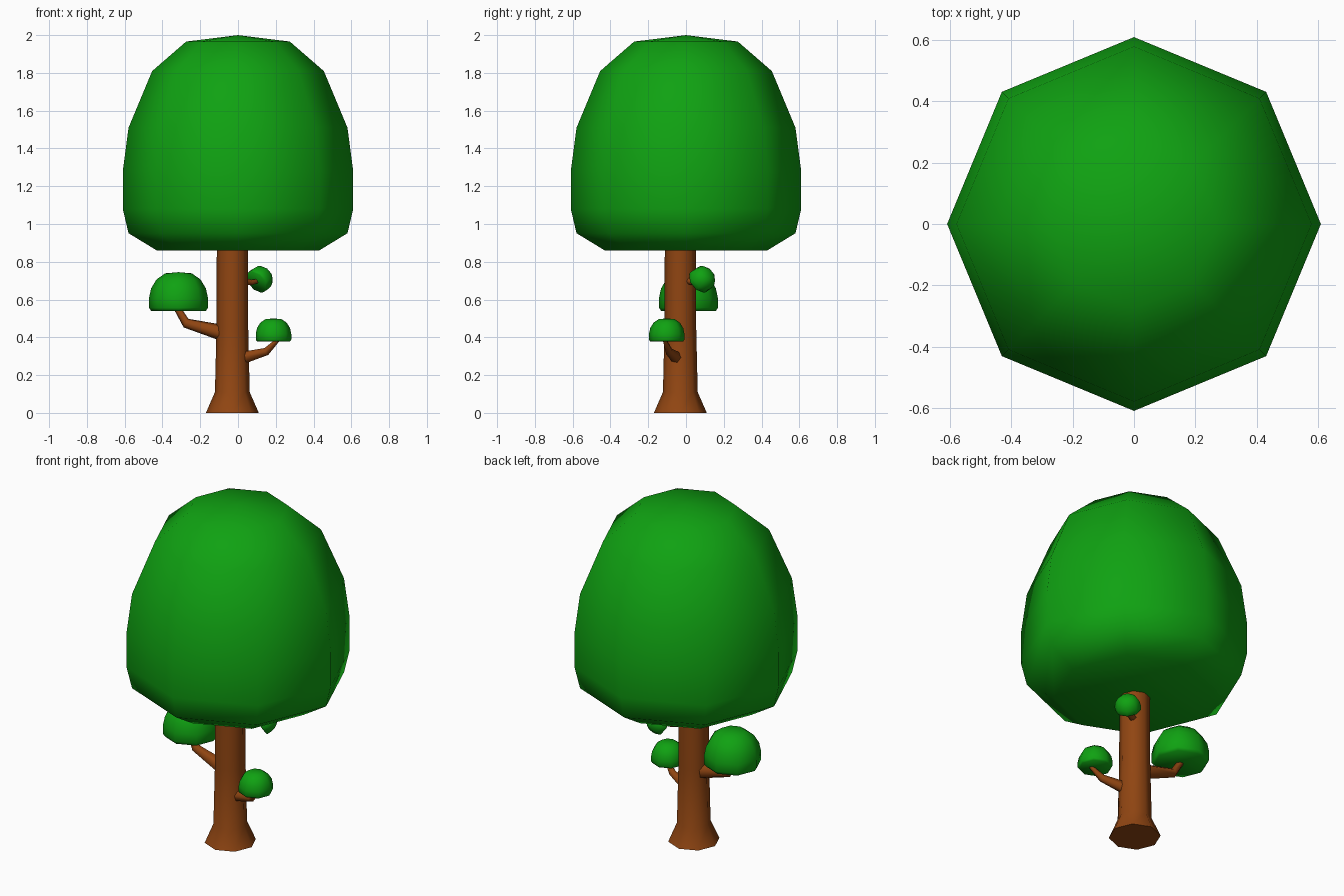
import bpy, bmesh, math
from mathutils import Vector, Quaternion

if "Cube" in bpy.data.objects:
    bpy.data.objects.remove(bpy.data.objects["Cube"])


def material(name, rgb):
    m = bpy.data.materials.new(name)
    m.diffuse_color = (*rgb, 1)
    m.use_nodes = True
    m.node_tree.nodes["Principled BSDF"].inputs["Base Color"].default_value = m.diffuse_color
    return m


LEAF = material("leaf green", (0.005, 0.36, 0.006))
BARK = material("bark brown", (0.28, 0.06, 0.006))


def loft(name, rings, mat, sides=8):
    """Skin a list of (centre, axis, radius) rings; radius 0 makes a point."""
    bm = bmesh.new()
    loops = []
    for centre, axis, r in rings:
        q = Vector((0, 0, 1)).rotation_difference(Vector(axis))
        n = sides if r > 0 else 1
        loops.append([bm.verts.new(Vector(centre) + q @ Vector(
            (r * math.cos(math.tau * i / sides), r * math.sin(math.tau * i / sides), 0)))
            for i in range(n)])
    for a, b in zip(loops, loops[1:]):
        for i in range(sides):
            j = (i + 1) % sides
            bm.faces.new((a[i], a[j], b[0]) if len(b) == 1 else (a[i], a[j], b[j], b[i]))
    for end in (loops[0], loops[-1]):
        if len(end) > 2:
            bm.faces.new(end)
    bmesh.ops.recalc_face_normals(bm, faces=bm.faces)
    for f in bm.faces:
        f.smooth = len(f.verts) < 5 or mat == LEAF
    me = bpy.data.meshes.new(name)
    bm.to_mesh(me)
    bm.free()
    me.materials.append(mat)
    ob = bpy.data.objects.new(name, me)
    bpy.context.collection.objects.link(ob)
    return ob


def dome(name, base, radius, height, axis, profile):
    up = Vector(axis).normalized()
    loft(name, [(Vector(base) + up * height * h, up, radius * r) for r, h in profile], LEAF)


def branch(name, points, radii):
    pts = [Vector(p) for p in points]
    rings = []
    for i, p in enumerate(pts):
        d = pts[min(i + 1, len(pts) - 1)] - pts[max(i - 1, 0)]
        rings.append((p, d.normalized(), radii[i]))
    loft(name, rings, BARK, 6)


# main crown
CROWN = [(0.705, 0), (0.95, 0.08), (1, 0.193), (1, 0.368), (0.95, 0.57),
         (0.745, 0.833), (0.45, 0.92 + 0.05), (0, 1)]
dome("crown", (0, 0, 0.86), 0.61, 1.14, (0, 0, 1), CROWN)

# trunk with flared foot
loft("trunk", [((-0.03, -0.03, z), (0, 0, 1), r) for z, r in
               ((0, 0.14), (0.11, 0.092), (0.45, 0.084), (0.95, 0.082))], BARK)

# small leaf clumps
CLUMP = [(0.93, 0), (1, 0.08), (1, 0.33), (0.93, 0.58), (0.75, 0.81), (0.45, 0.97), (0, 1)]
dome("left_clump", (-0.315, 0.013, 0.54), 0.156, 0.205, (0, 0, 1), CLUMP)
dome("right_clump", (0.188, -0.102, 0.378), 0.094, 0.122, (0, 0, 1), CLUMP)
dome("back_clump", (0.098, 0.068, 0.692), 0.071, 0.092, (0.55, 0.55, 0.5), CLUMP)

# branches
branch("left_branch", [(-0.06, -0.03, 0.418), (-0.275, 0.0, 0.475), (-0.325, 0.013, 0.56)],
       (0.045, 0.026, 0.018))
branch("right_branch", [(0.0, -0.04, 0.285), (0.15, -0.09, 0.325), (0.215, -0.115, 0.39)],
       (0.036, 0.021, 0.01))
branch("back_branch", [(0.01, 0.01, 0.7), (0.07, 0.045, 0.69), (0.11, 0.08, 0.7)],
       (0.022, 0.016, 0.012))
